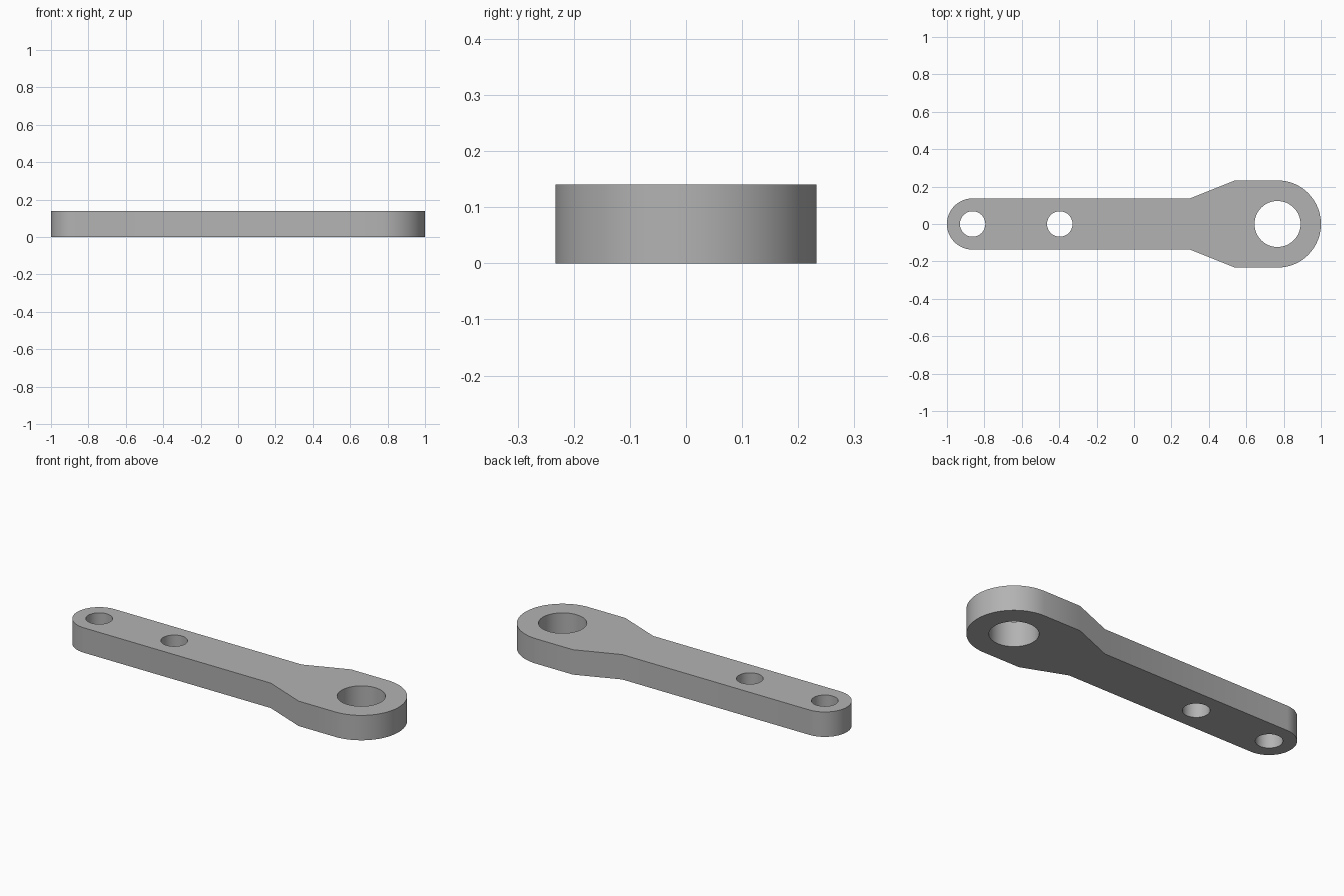
import bpy
from math import sin, cos, pi, radians

cube = bpy.data.objects.get("Cube")
if cube:
    bpy.data.objects.remove(cube, do_unlink=True)

THICKNESS = 0.14
SMALL_X, SMALL_R = -0.863, 0.137
BIG_X, BIG_R = 0.767, 0.233
HOLES = [(SMALL_X, 0.068), (-0.397, 0.068), (BIG_X, 0.123)]


def arc(cx, r, start, end, steps):
    angles = [start + (end - start) * i / steps for i in range(steps + 1)]
    return [(cx + r * cos(a), r * sin(a)) for a in angles]


def add_loop(curve, points):
    spline = curve.splines.new('POLY')
    spline.points.add(len(points) - 1)
    for p, (x, y) in zip(spline.points, points):
        p.co = (x, y, 0, 1)
    spline.use_cyclic_u = True


# Plain grey metal
grey = bpy.data.materials.new("grey metal")
grey.use_nodes = True
colour = (0.45, 0.45, 0.45, 1)
grey.diffuse_color = colour
grey.node_tree.nodes["Principled BSDF"].inputs["Base Color"].default_value = colour

# Arm outline: round big end, tapered shoulders, narrow bar, round small end
shoulder = [(0.54, BIG_R), (0.30, SMALL_R)]
outline = arc(BIG_X, BIG_R, -pi / 2, pi / 2, 48) + shoulder
outline += arc(SMALL_X, SMALL_R, pi / 2, 3 * pi / 2, 48)
outline += [(x, -y) for x, y in reversed(shoulder)]

curve = bpy.data.curves.new("lever_arm", 'CURVE')
curve.dimensions = '2D'
curve.fill_mode = 'BOTH'
curve.extrude = THICKNESS / 2
add_loop(curve, outline)

# Through holes
for x, r in HOLES:
    add_loop(curve, arc(x, r, 0, 2 * pi, 64)[:-1])

# Turn the filled profile into a solid mesh
arm = bpy.data.objects.new("lever_arm", curve)
bpy.context.collection.objects.link(arm)
bpy.ops.object.select_all(action='DESELECT')
arm.select_set(True)
bpy.context.view_layer.objects.active = arm
bpy.ops.object.convert(target='MESH')
for v in arm.data.vertices:
    v.co.z += THICKNESS / 2

# Weld the caps to the walls and face everything outward
bpy.ops.object.mode_set(mode='EDIT')
bpy.ops.mesh.select_all(action='SELECT')
bpy.ops.mesh.remove_doubles(threshold=0.0005)
bpy.ops.mesh.normals_make_consistent(inside=False)
bpy.ops.mesh.dissolve_limited(angle_limit=radians(0.5))
bpy.ops.object.mode_set(mode='OBJECT')
arm.data.materials.clear()
arm.data.materials.append(grey)
bpy.ops.object.shade_smooth_by_angle(angle=radians(30))
